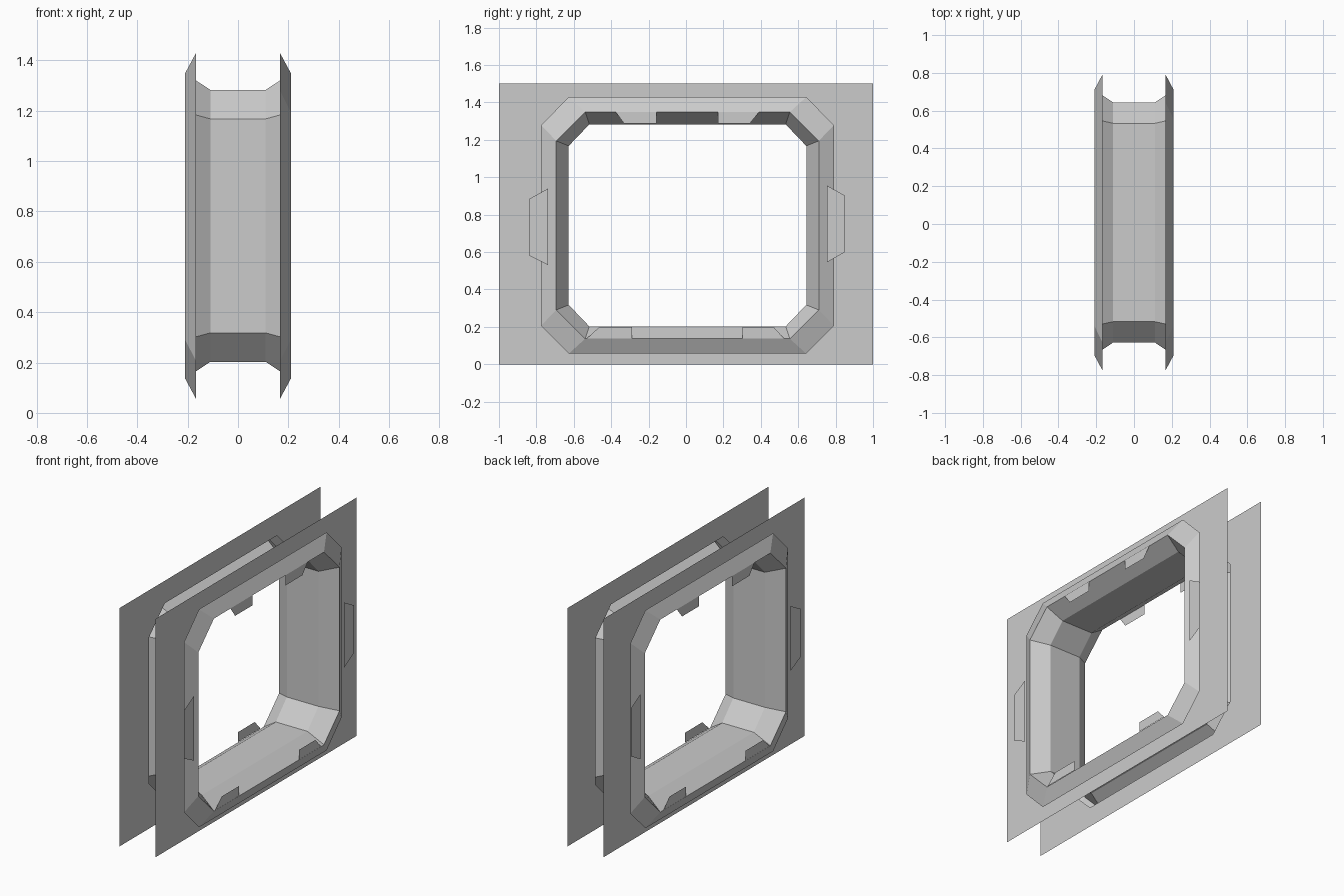
import bpy, bmesh

if "Cube" in bpy.data.objects:
    bpy.data.objects.remove(bpy.data.objects["Cube"])

CY, CZ = 0.008, 0.7425      # centre of the opening in y and z


def octagon(x, hy, hz, cy, cz):
    """Chamfered rectangle around the opening, counter-clockwise seen from +x."""
    pts = [(cy, -hz), (hy, -cz), (hy, cz), (cy, hz),
           (-cy, hz), (-hy, cz), (-hy, -cz), (-cy, -hz)]
    return [(x, CY + y, CZ + z) for y, z in pts]


def finish(name, bm, mirrored=False):
    mesh = bpy.data.meshes.new(name)
    bm.to_mesh(mesh)
    bm.free()
    obj = bpy.data.objects.new(name, mesh)
    bpy.context.collection.objects.link(obj)
    if mirrored:
        obj.modifiers.new("mirror_x", 'MIRROR').use_mirror_merge = False
    return obj


# Window frame: octagonal sections lofted from lip to rim, through the tunnel, to rim and lip
LIP = (0.783, 0.686, 0.635, 0.536)
RIM = (0.702, 0.606, 0.547, 0.452)
INNER = (0.635, 0.540, 0.525, 0.425)
sections = [(-0.167, LIP), (-0.21, RIM), (-0.11, INNER),
            (0.11, INNER), (0.21, RIM), (0.167, LIP)]
bm = bmesh.new()
rings = [[bm.verts.new(p) for p in octagon(x, *s)] for x, s in sections]
for a, b in zip(rings, rings[1:]):
    for i in range(8):
        j = (i + 1) % 8
        bm.faces.new((a[i], b[i], b[j], a[j]))
finish("window_frame", bm)

# Wall sheets: flat rectangle with an octagonal hole, one on each side
WALL_X = 0.126
bm = bmesh.new()
loops = [[(WALL_X, y, z) for y, z in ((-1, 0), (1, 0), (1, 1.5), (-1, 1.5))],
         octagon(WALL_X, *(v + 0.01 for v in RIM))]
for loop in loops:
    vs = [bm.verts.new(p) for p in loop]
    for a, b in zip(vs, vs[1:] + vs[:1]):
        bm.edges.new((a, b))
bmesh.ops.triangle_fill(bm, edges=bm.edges[:], use_beauty=True, normal=(1, 0, 0))
for f in bm.faces:
    f.normal_update()
    if f.normal.x < 0:
        f.normal_flip()
finish("wall_sheet", bm, mirrored=True)

# Flat clips standing at the rim, one set on each side
CLIP_X = 0.211
clips = {
    "top_clip_left": [(-0.33, 1.286), (-0.157, 1.286), (-0.157, 1.35), (-0.377, 1.35)],
    "top_clip_right": [(0.17, 1.286), (0.34, 1.286), (0.392, 1.35), (0.17, 1.35)],
    "bottom_clip_left": [(-0.53, 0.138), (-0.29, 0.138), (-0.29, 0.2), (-0.463, 0.2)],
    "bottom_clip_right": [(0.303, 0.138), (0.524, 0.138), (0.468, 0.2), (0.303, 0.2)],
    "side_clip_left": [(-0.836, 0.58), (-0.737, 0.53), (-0.737, 0.94), (-0.836, 0.885)],
    "side_clip_right": [(0.753, 0.545), (0.85, 0.6), (0.85, 0.902), (0.753, 0.956)],
}
for name, pts in clips.items():
    bm = bmesh.new()
    bm.faces.new([bm.verts.new((CLIP_X, y, z)) for y, z in pts])
    finish(name, bm, mirrored=True)
